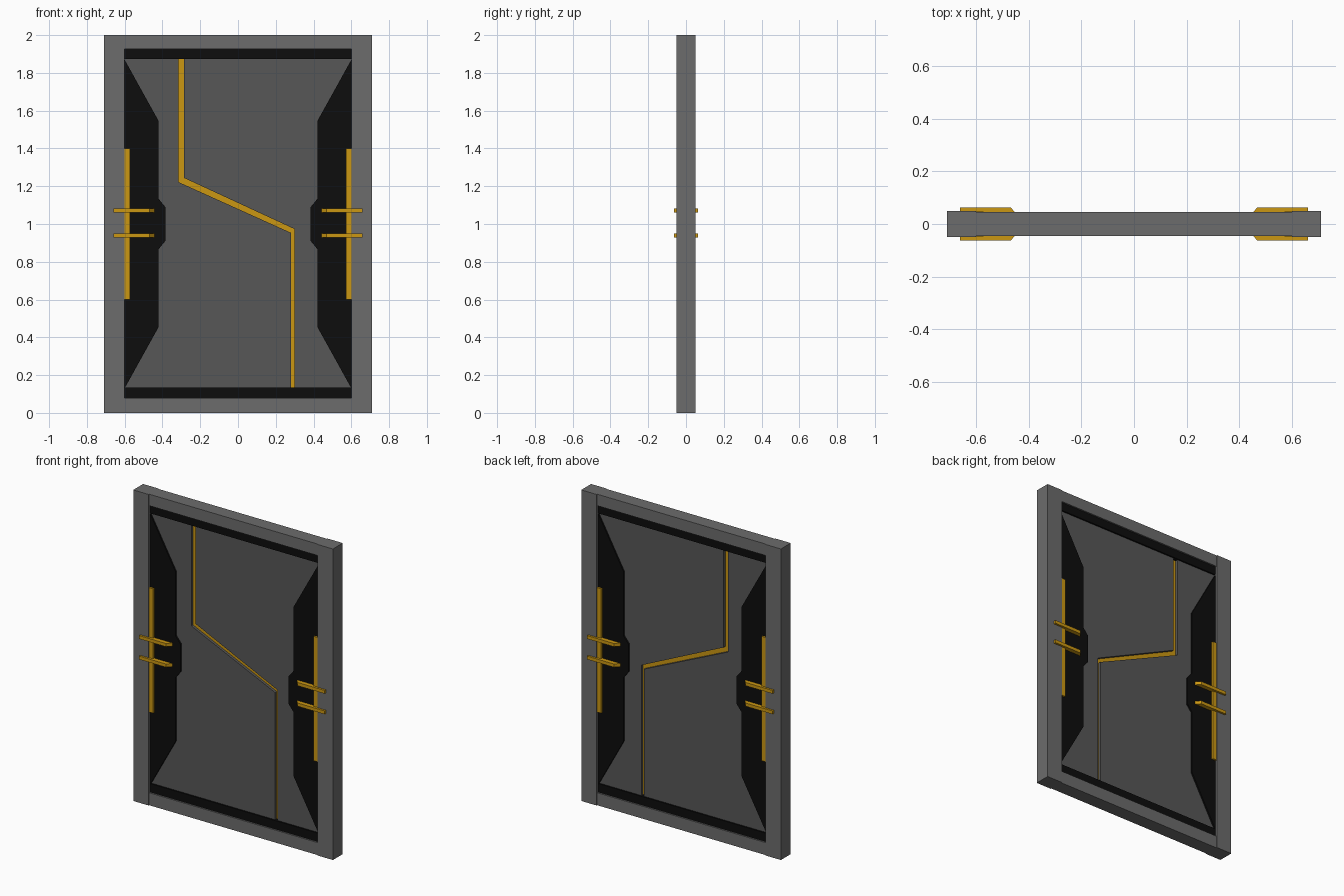
import bpy, bmesh

if "Cube" in bpy.data.objects:
    bpy.data.objects.remove(bpy.data.objects["Cube"])


def material(name, r, g, b):
    m = bpy.data.materials.new(name)
    m.diffuse_color = (r, g, b, 1)
    m.use_nodes = True
    m.node_tree.nodes["Principled BSDF"].inputs["Base Color"].default_value = m.diffuse_color
    return m


STEEL = material("steel", 0.15, 0.15, 0.15)
PANEL = material("panel_grey", 0.095, 0.095, 0.095)
BLACK = material("black", 0.004, 0.004, 0.004)
GOLD = material("gold", 0.6, 0.31, 0.006)


def prism(name, profile, vec, mat):
    """Extrude a closed 3D profile along vec."""
    bm = bmesh.new()
    face = bm.faces.new([bm.verts.new(p) for p in profile])
    ext = bmesh.ops.extrude_face_region(bm, geom=[face])["geom"]
    bmesh.ops.translate(bm, vec=vec, verts=[v for v in ext if isinstance(v, bmesh.types.BMVert)])
    bmesh.ops.recalc_face_normals(bm, faces=bm.faces)
    me = bpy.data.meshes.new(name)
    bm.to_mesh(me)
    bm.free()
    me.materials.append(mat)
    ob = bpy.data.objects.new(name, me)
    bpy.context.collection.objects.link(ob)
    return ob


def slab(name, xz, depth, mat):
    """Front-view outline, centred on y = 0 with the given half depth."""
    return prism(name, [(x, -depth, z) for x, z in xz], (0, 2 * depth, 0), mat)


def rect(x0, x1, z0, z1):
    return [(x0, z0), (x1, z0), (x1, z1), (x0, z1)]


def mirror(ob, y=False):
    m = ob.modifiers.new("mirror", "MIRROR")
    m.use_axis = (True, y, False)


# Outer frame
mirror(slab("frame_post", rect(0.6, 0.71, 0, 2), 0.05, STEEL))
slab("top_rail", rect(-0.6, 0.6, 1.926, 2), 0.045, STEEL)
slab("bottom_rail", rect(-0.6, 0.6, 0, 0.08), 0.045, STEEL)

# Two door leaves with a zigzag gap, gold seam recessed inside it
left_edge = [(-0.315, 1.9), (-0.315, 1.222), (0.281, 0.953), (0.281, 0.1)]
right_edge = [(-0.286, 1.9), (-0.286, 1.244), (0.3, 0.973), (0.3, 0.1)]
slab("left_leaf", left_edge + [(-0.6, 0.1), (-0.6, 1.9)], 0.025, PANEL)
slab("right_leaf", right_edge + [(0.6, 0.1), (0.6, 1.9)], 0.025, PANEL)
slab("gold_seam", left_edge + right_edge[::-1], 0.008, GOLD)

# Black trim bars and shaped side plates
slab("top_trim", rect(-0.6, 0.6, 1.873, 1.926), 0.035, BLACK)
slab("bottom_trim", rect(-0.6, 0.6, 0.08, 0.135), 0.035, BLACK)
half = [(0.385, 0.09), (0.42, 0.133), (0.42, 0.545), (0.592, 0.855), (0.6, 0.868)]
plate = [(x, 1 + z) for x, z in half] + [(x, 1 - z) for x, z in half[::-1]]
mirror(slab("side_plate", plate, 0.035, BLACK))

# Gold edge strips
mirror(slab("edge_strip", rect(0.571, 0.6, 0.6, 1.4), 0.047, GOLD))

# Paired clamp bars on both faces, with sloped inner ends
for i, z in enumerate((0.929, 1.061)):
    outline = [(0.66, -0.045), (0.66, -0.063), (0.468, -0.063), (0.443, -0.035), (0.443, -0.03), (0.6, -0.03)]
    bar = prism(f"clamp_bar_{i + 1}", [(x, y, z) for x, y in outline], (0, 0, 0.021), GOLD)
    mirror(bar, y=True)
